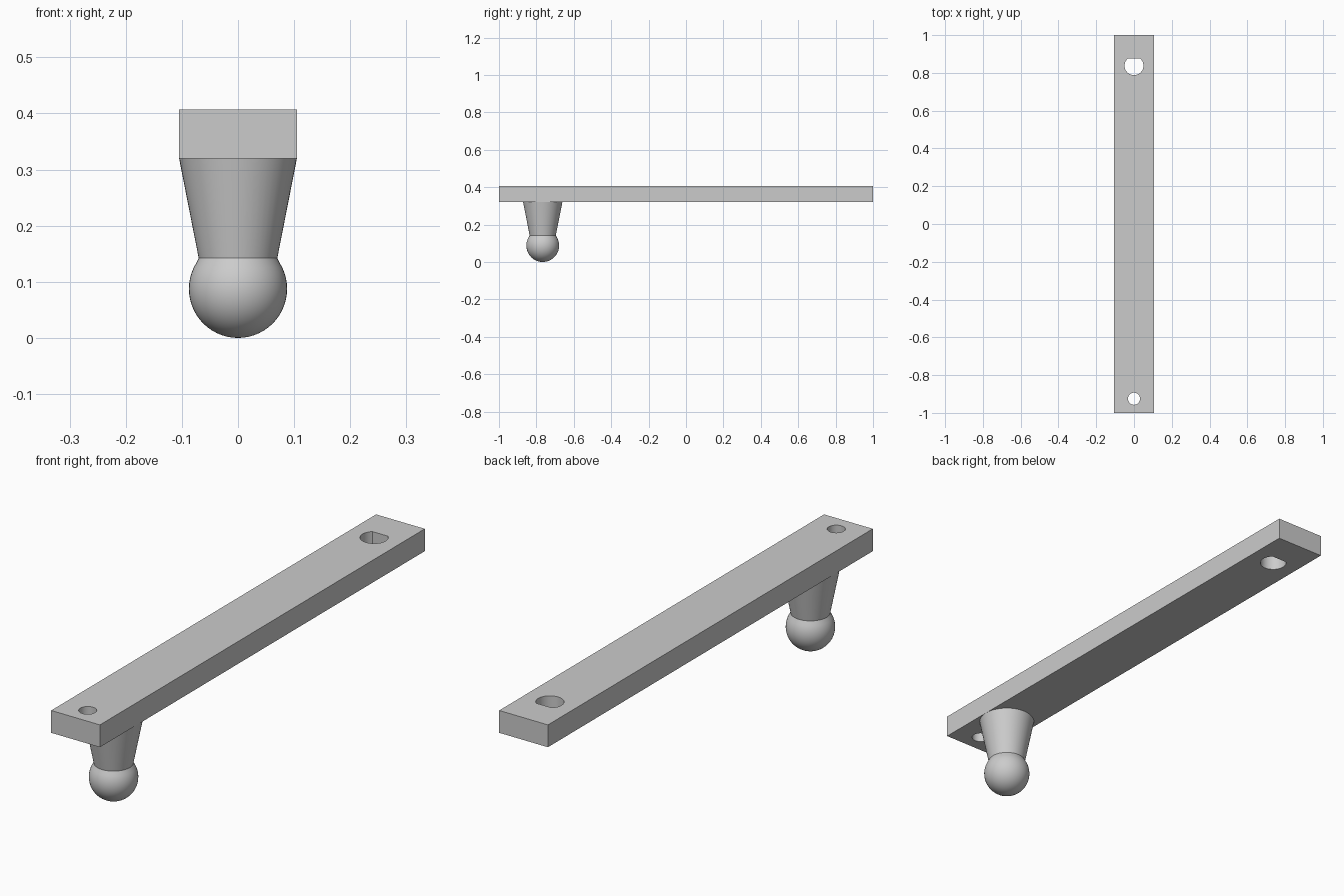
import bpy
import bmesh
import math
from mathutils import Vector

if "Cube" in bpy.data.objects:
    bpy.data.objects.remove(bpy.data.objects["Cube"], do_unlink=True)

HALF_W, BAR_LOW, BAR_TOP = 0.105, 0.32, 0.407
PEG_Y = -0.766
BALL_R = 0.0875
NECK_R, NECK_Z = 0.07, 0.142

grey = bpy.data.materials.new("plain grey")
grey.use_nodes = True
colour = (0.6, 0.6, 0.6, 1)
grey.diffuse_color = colour
grey.node_tree.nodes["Principled BSDF"].inputs["Base Color"].default_value = colour


def add_object(name, bm):
    bmesh.ops.recalc_face_normals(bm, faces=bm.faces[:])
    mesh = bpy.data.meshes.new(name)
    bm.to_mesh(mesh)
    bm.free()
    mesh.materials.append(grey)
    obj = bpy.data.objects.new(name, mesh)
    bpy.context.collection.objects.link(obj)
    return obj


def activate(obj):
    bpy.ops.object.select_all(action='DESELECT')
    obj.select_set(True)
    bpy.context.view_layer.objects.active = obj


def shade(obj):
    activate(obj)
    bpy.ops.object.shade_smooth_by_angle(angle=math.radians(30))


def drill(obj, y, radius, flat_y=None):
    """Cut a vertical hole, optionally flattened on its rear side."""
    bm = bmesh.new()
    ring = []
    for i in range(48):
        a = math.tau * i / 48
        py = y + radius * math.sin(a)
        ring.append(bm.verts.new((radius * math.cos(a), py, BAR_LOW - 0.1)))
    base = bm.faces.new(ring)
    top = bmesh.ops.extrude_face_region(bm, geom=[base])["geom"]
    moved = [v for v in top if isinstance(v, bmesh.types.BMVert)]
    bmesh.ops.translate(bm, vec=(0, 0, 0.3), verts=moved)
    if flat_y is not None:
        cut = bmesh.ops.bisect_plane(bm, geom=bm.verts[:] + bm.edges[:] + bm.faces[:],
                                     plane_co=(0, flat_y, 0), plane_no=(0, 1, 0),
                                     clear_outer=True)["geom_cut"]
        edges = [e for e in cut if isinstance(e, bmesh.types.BMEdge)]
        bmesh.ops.edgeloop_fill(bm, edges=edges)
    cutter = add_object("hole_cutter", bm)
    cutter.hide_render = True
    mod = obj.modifiers.new("hole", 'BOOLEAN')
    mod.operation, mod.solver, mod.object = 'DIFFERENCE', 'EXACT', cutter
    activate(obj)
    bpy.ops.object.modifier_apply(modifier=mod.name)
    bpy.data.objects.remove(cutter, do_unlink=True)


# Long flat bar with a round hole in front and a flat-sided hole behind
bm = bmesh.new()
bmesh.ops.create_cube(bm, size=1)
bmesh.ops.scale(bm, vec=(2 * HALF_W, 2, BAR_TOP - BAR_LOW), verts=bm.verts)
bmesh.ops.translate(bm, vec=(0, 0, (BAR_TOP + BAR_LOW) / 2), verts=bm.verts)
bar = add_object("bar", bm)
drill(bar, -0.925, 0.032)
drill(bar, 0.838, 0.05, flat_y=0.875)
shade(bar)

# Tapered neck and ball, turned as one profile
profile = [Vector((HALF_W, 0, BAR_LOW)), Vector((NECK_R, 0, NECK_Z))]
start = math.asin((NECK_Z - BALL_R) / BALL_R)
for i in range(1, 21):
    a = start + (-math.pi / 2 - start) * i / 20
    profile.append(Vector((BALL_R * math.cos(a), 0, BALL_R + BALL_R * math.sin(a))))
bm = bmesh.new()
verts = [bm.verts.new(p) for p in profile]
edges = [bm.edges.new(pair) for pair in zip(verts, verts[1:])]
bmesh.ops.spin(bm, geom=verts + edges, axis=(0, 0, 1), cent=(0, 0, 0),
               steps=48, angle=math.tau)
bmesh.ops.remove_doubles(bm, verts=bm.verts[:], dist=0.0005)
rim = [e for e in bm.edges if e.is_boundary]
bmesh.ops.edgeloop_fill(bm, edges=rim)
bmesh.ops.translate(bm, vec=(0, PEG_Y, 0), verts=bm.verts)
peg = add_object("ball_peg", bm)
shade(peg)
